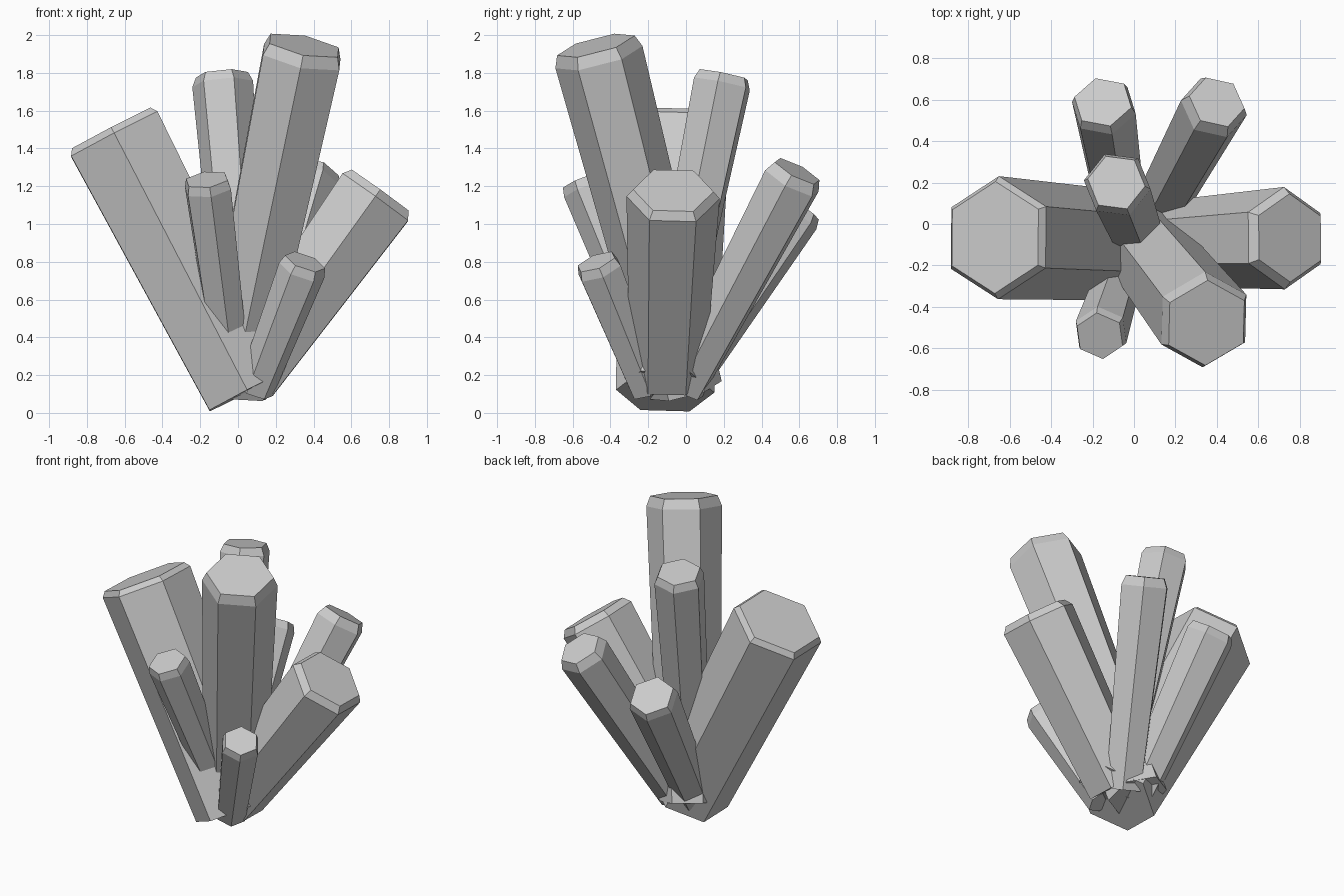
import bpy, bmesh
from math import cos, sin, radians
from mathutils import Vector

if "Cube" in bpy.data.objects:
    bpy.data.objects.remove(bpy.data.objects["Cube"])


def crystal(name, base, tip, r_base, r_top, r_cap, bevel, turn):
    """Six-sided shaft that widens upward and ends in a chamfered flat cap."""
    base, tip = Vector(base), Vector(tip)
    axis = (tip - base).normalized()
    tilt = Vector((0, 0, 1)).rotation_difference(axis)
    bm = bmesh.new()
    rings = []
    for centre, r in ((base, r_base), (tip - axis * bevel, r_top), (tip, r_cap)):
        ring = []
        for k in range(6):
            a = radians(turn + 60 * k)
            ring.append(bm.verts.new(centre + tilt @ Vector((r * cos(a), r * sin(a), 0))))
        rings.append(ring)
    for lo, hi in zip(rings, rings[1:]):
        for k in range(6):
            j = (k + 1) % 6
            bm.faces.new((lo[k], lo[j], hi[j], hi[k]))
    bm.faces.new(rings[0][::-1])
    bm.faces.new(rings[-1])
    mesh = bpy.data.meshes.new(name)
    bm.to_mesh(mesh)
    bm.free()
    bpy.context.collection.objects.link(bpy.data.objects.new(name, mesh))


# Three large crystals
crystal("large_left_crystal", (0.05, -0.11, 0.115), (-0.67, -0.065, 1.505), 0.26, 0.297, 0.27, 0.035, 30)
crystal("large_right_crystal", (0.047, -0.10, 0.197), (0.752, -0.067, 1.177), 0.20, 0.247, 0.213, 0.045, 30)
crystal("tall_front_crystal", (-0.03, 0.0, 0.12), (0.35, -0.477, 1.945), 0.195, 0.238, 0.212, 0.065, 30)

# Slim crystals at the back
crystal("slim_back_crystal", (0.05, -0.14, 0.12), (-0.085, 0.20, 1.79), 0.125, 0.163, 0.14, 0.05, -8)
crystal("back_right_crystal", (0.07, -0.02, 0.13), (0.40, 0.588, 1.28), 0.125, 0.165, 0.138, 0.06, 50)
crystal("back_left_crystal", (-0.05, -0.02, 0.15), (-0.15, 0.588, 1.10), 0.12, 0.16, 0.143, 0.05, 46)

# Slim crystals at the front
crystal("front_left_crystal", (-0.02, -0.10, 0.12), (-0.165, -0.54, 1.235), 0.10, 0.133, 0.12, 0.05, 36)
crystal("small_front_crystal", (0.09, -0.20, 0.12), (0.355, -0.475, 0.80), 0.10, 0.128, 0.112, 0.05, 5)
